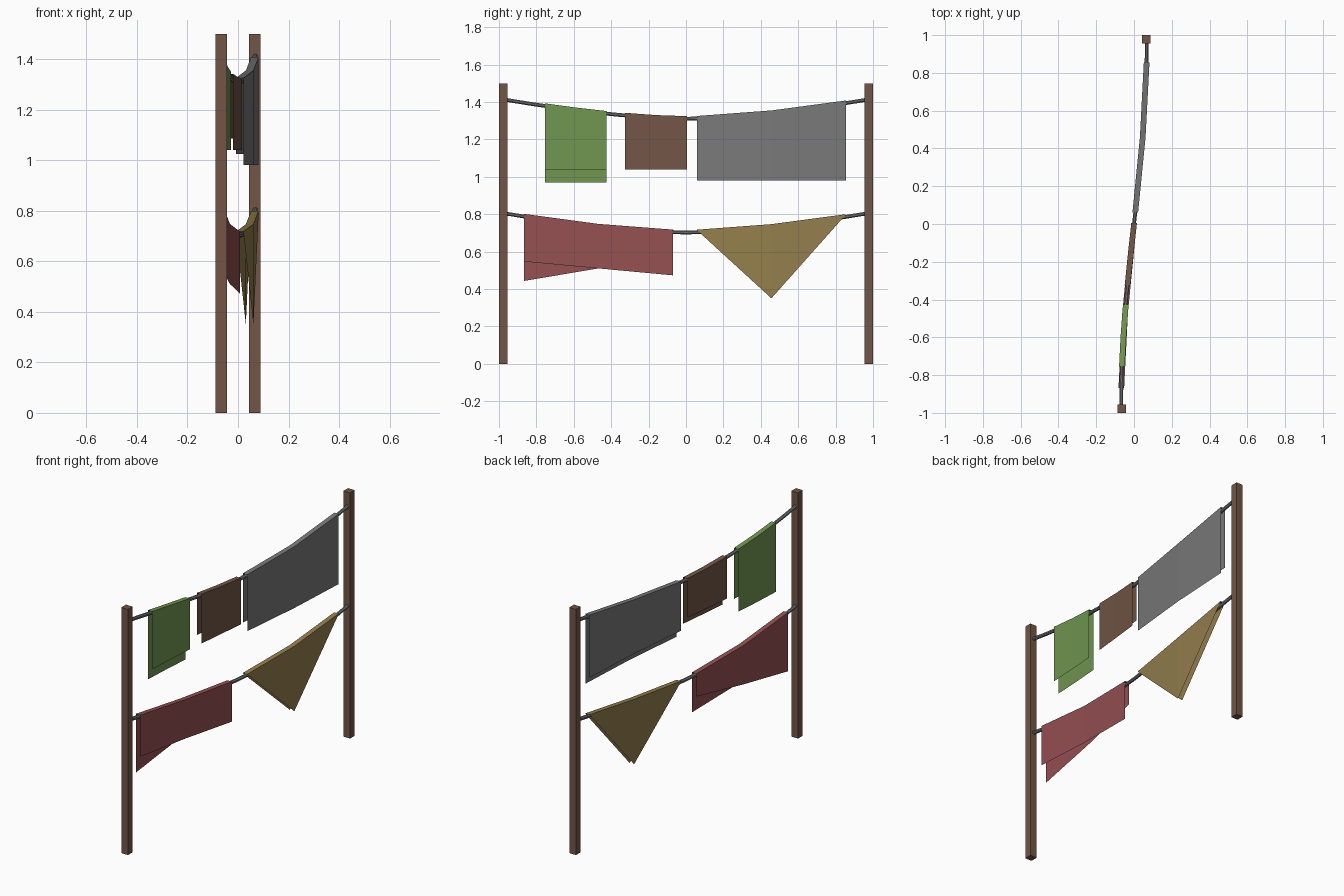
import bpy, bmesh, math
from mathutils import Vector

if "Cube" in bpy.data.objects:
    bpy.data.objects.remove(bpy.data.objects["Cube"])


def srgb(r, g, b):
    def lin(c):
        c /= 255
        return c / 12.92 if c <= 0.04045 else ((c + 0.055) / 1.055) ** 2.4
    return (lin(r), lin(g), lin(b), 1)


def material(name, *rgb):
    m = bpy.data.materials.new(name)
    m.diffuse_color = srgb(*rgb)
    m.use_nodes = True
    m.node_tree.nodes["Principled BSDF"].inputs["Base Color"].default_value = m.diffuse_color
    return m


BROWN = material("brown", 114, 86, 70)
GREY = material("grey", 121, 121, 121)
GREEN = material("green", 112, 150, 80)
RED = material("dull red", 150, 80, 82)
YELLOW = material("ochre", 148, 127, 77)


def finish(bm, name, mat):
    mesh = bpy.data.meshes.new(name)
    bm.to_mesh(mesh)
    bm.free()
    mesh.materials.append(mat)
    ob = bpy.data.objects.new(name, mesh)
    bpy.context.collection.objects.link(ob)
    return ob


def rope_point(y, low):
    """Sagging rope that bows gently between the two offset posts."""
    return Vector((0.068 * math.sin(math.pi / 2 * y / 0.965), y,
                   low + 0.1 * abs(y / 0.955) ** 1.6))


# posts
for side, label in ((-1, "front_post"), (1, "back_post")):
    bm = bmesh.new()
    bmesh.ops.create_cube(bm, size=1)
    for v in bm.verts:
        v.co = Vector((v.co.x * 0.045 + side * 0.066,
                       v.co.y * 0.045 + side * 0.9775,
                       (v.co.z + 0.5) * 1.5))
    finish(bm, label, BROWN)

# ropes: eight-sided tubes swept along the sag
UPPER, LOWER = 1.31, 0.702
for low, label in ((UPPER, "upper_rope"), (LOWER, "lower_rope")):
    bm = bmesh.new()
    rings = []
    for i in range(17):
        p = rope_point(-0.965 + 1.93 * i / 16, low)
        rings.append([bm.verts.new(p + Vector((0.011 * math.cos(a), 0, 0.011 * math.sin(a))))
                      for a in (math.tau * (k + 0.5) / 8 for k in range(8))])
    for a, b in zip(rings, rings[1:]):
        for k in range(8):
            j = (k + 1) % 8
            bm.faces.new((a[k], b[k], b[j], a[j]))
    bm.faces.new(rings[0])
    bm.faces.new(rings[-1][::-1])
    bmesh.ops.recalc_face_normals(bm, faces=bm.faces)
    finish(bm, label, GREY)


def cloth(name, mat, low, y0, y1, left, right):
    """Folded sheet over the rope; left/right give hem heights at start, middle, end."""
    bm = bmesh.new()
    rows = []
    for t in range(3):
        p = rope_point(y0 + (y1 - y0) * t / 2, low)
        top = p.z + 0.014
        section = ((-0.015, left[t] or top - 0.004), (-0.015, top),
                   (0.015, top), (0.015, right[t] or top - 0.004))
        rows.append([bm.verts.new((p.x + dx, p.y, z)) for dx, z in section])
    for a, b in zip(rows, rows[1:]):
        for k in range(3):
            bm.faces.new((a[k], a[k + 1], b[k + 1], b[k]))
    finish(bm, name, mat)


# hanging cloths (None = hem meets the rope)
cloth("green_cloth", GREEN, UPPER, -0.755, -0.425, [0.97] * 3, [1.04] * 3)
cloth("brown_cloth", BROWN, UPPER, -0.325, 0.005, [1.085] * 3, [1.04] * 3)
cloth("grey_cloth", GREY, UPPER, 0.06, 0.855, [1.025] * 3, [0.98] * 3)
cloth("red_cloth", RED, LOWER, -0.867, -0.07, (0.443, 0.51, 0.577), (0.547, 0.51, 0.473))
cloth("triangle_cloth", YELLOW, LOWER, 0.06, 0.853, (None, 0.35, None), (None, 0.35, None))
